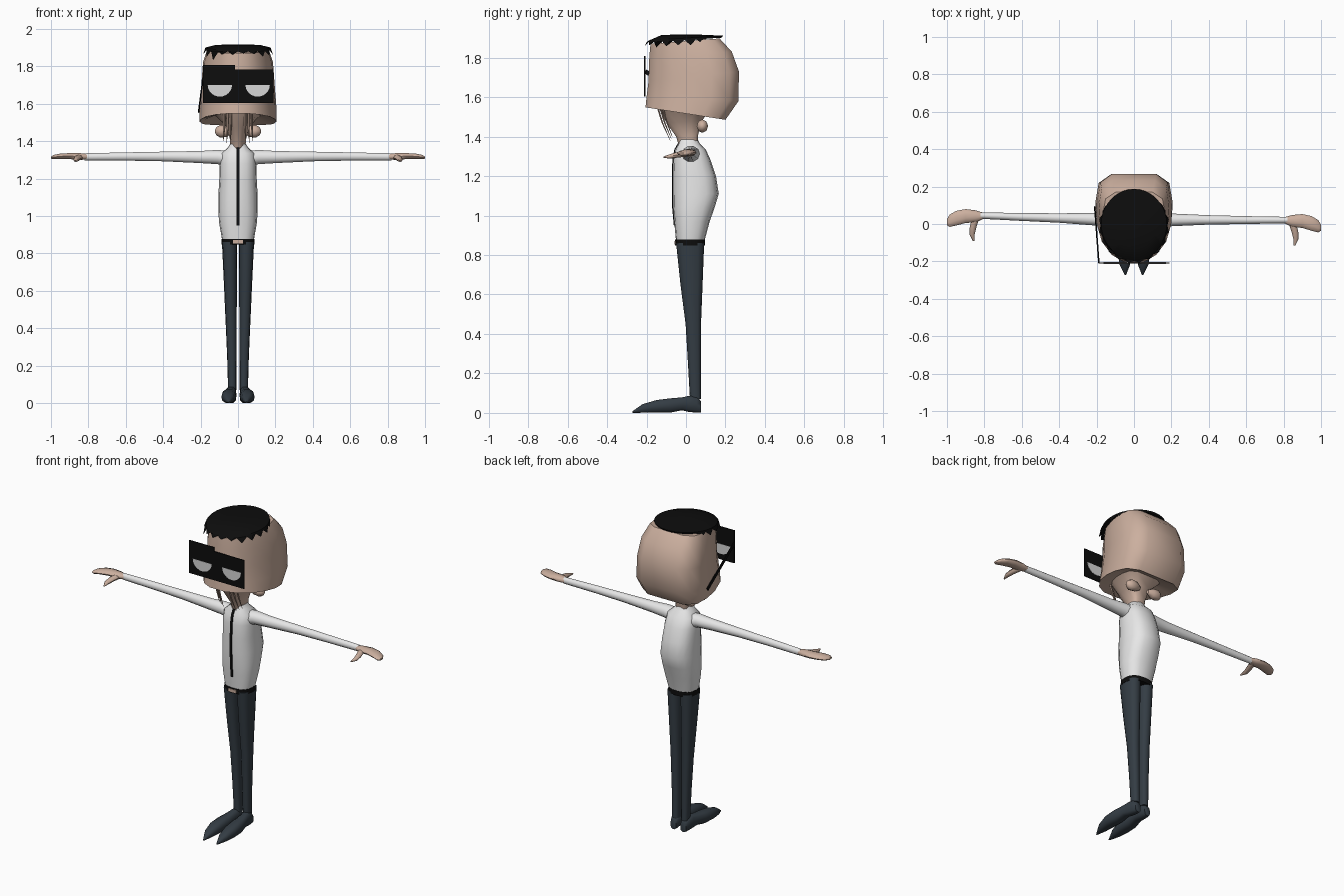
import bpy, bmesh, math, random
from mathutils import Vector

if "Cube" in bpy.data.objects:
    bpy.data.objects.remove(bpy.data.objects["Cube"])

random.seed(4)


def material(name, rgb):
    m = bpy.data.materials.new(name)
    m.diffuse_color = (*rgb, 1)
    m.use_nodes = True
    m.node_tree.nodes["Principled BSDF"].inputs["Base Color"].default_value = m.diffuse_color
    return m


SKIN = material("skin", (0.60, 0.43, 0.345))
SHIRT = material("shirt_white", (0.80, 0.80, 0.80))
PANTS = material("slate_trousers", (0.034, 0.046, 0.058))
BLACK = material("black", (0.004, 0.004, 0.004))
LENS = material("lens_grey", (0.68, 0.68, 0.68))


def loft(name, rings, mat, angle=50):
    """Skin a list of equal-length point rings and cap both ends."""
    bm = bmesh.new()
    rows = [[bm.verts.new(p) for p in ring] for ring in rings]
    n = len(rows[0])
    for a, b in zip(rows, rows[1:]):
        for i in range(n):
            j = (i + 1) % n
            bm.faces.new((a[i], a[j], b[j], b[i]))
    bm.faces.new(rows[0][::-1])
    bm.faces.new(rows[-1])
    bmesh.ops.recalc_face_normals(bm, faces=bm.faces)
    me = bpy.data.meshes.new(name)
    bm.to_mesh(me)
    bm.free()
    ob = bpy.data.objects.new(name, me)
    bpy.context.collection.objects.link(ob)
    me.materials.append(mat)
    bpy.ops.object.select_all(action='DESELECT')
    bpy.context.view_layer.objects.active = ob
    ob.select_set(True)
    bpy.ops.object.shade_smooth_by_angle(angle=math.radians(angle))
    return ob


def ellipse(c, u, v, n=12, power=1.0):
    """Ring round c with half-axis vectors u and v; power < 1 squares it."""
    c, u, v = Vector(c), Vector(u), Vector(v)
    pts = []
    for i in range(n):
        a = 2 * math.pi * i / n
        ca, sa = math.cos(a), math.sin(a)
        pts.append(c + u * math.copysign(abs(ca) ** power, ca)
                   + v * math.copysign(abs(sa) ** power, sa))
    return pts


def level(x, z, hw, yf, yb, n=16, power=0.8):
    """Horizontal ring from front y to back y."""
    return ellipse((x, (yf + yb) / 2, z), (hw, 0, 0), (0, (yb - yf) / 2, 0), n, power)


def plate(name, outline, y, depth, mat):
    """Upright thin plate from an x,z outline."""
    return loft(name, [[(x, y, z) for x, z in outline],
                       [(x, y + depth, z) for x, z in outline]], mat, 20)


# Head: narrow at the face, broad and full at the back, then jaw and neck
PLAN = [(-1, .25), (-.8, .58), (-.45, .84), (0, .97), (.4, 1), (.8, .92), (1, .6)]


def head_ring(zf, zb, hw, yf, yb):
    half = [(w * hw, yf + (yb - yf) * (t + 1) / 2, zf + (zb - zf) * (t + 1) / 2)
            for t, w in PLAN]
    return half + [(-x, y, z) for x, y, z in reversed(half)]


loft("head", [head_ring(*r) for r in (
    (1.87, 1.897, .165, -.18, .17), (1.80, 1.83, .187, -.186, .232),
    (1.68, 1.73, .195, -.19, .268), (1.60, 1.58, .205, -.20, .266),
    (1.548, 1.485, .205, -.205, .20), (1.55, 1.53, .12, -.14, .12),
    (1.47, 1.48, .062, -.10, .08), (1.40, 1.41, .042, -.05, .062),
    (1.33, 1.33, .036, -.03, .055))], SKIN)

# Hair: shallow cap with a jagged fringe at front and sides
N = 40
rim, edge, crown, peak = [], [], [], []
for i in range(N):
    a = 2 * math.pi * i / N
    x, y = math.cos(a), math.sin(a)
    base = 1.893 + .012 * y
    spike = i % 2 and y < .55
    drop = random.uniform(.025, .055) if spike else .004
    if y < -.85:
        drop *= .4
    reach = 1.06 if spike else 1.0
    rim.append((.178 * x * reach, .19 * y * reach - .008, base - drop))
    edge.append((.175 * x, .187 * y, base + .006))
    crown.append((.12 * x, .125 * y, 1.914))
    peak.append((.03 * x, .03 * y, 1.918))
loft("hair", [rim, edge, crown, peak], BLACK, 40)

# Glasses: flat dark plate with stepped brow, half-round lenses, one temple
plate("glasses_plate", [(-.187, 1.604), (.19, 1.604), (.19, 1.782),
                        (-.016, 1.782), (-.016, 1.807), (-.187, 1.807)],
      -.212, .006, BLACK)
for side, cx in (("left", -.097), ("right", .105)):
    curve = [(cx + .065 * math.cos(a), 1.70 + .062 * math.sin(a))
             for a in (math.pi + math.pi * k / 12 for k in range(13))]
    plate(side + "_lens", curve, -.2135, .009, LENS)
loft("temple", [ellipse(p, (.004, 0, 0), (0, .006, .011), 6) for p in
                ((-.188, -.207, 1.73), (-.21, .09, 1.56))], BLACK)

# Neck-length whisker strands and ears
for s, side in ((-1, "left"), (1, "right")):
    for k in range(3):
        x = s * (.038 + .018 * k)
        loft(f"{side}_whisker", [
            ellipse((x, -.15 + .012 * k, 1.57), (.007, 0, 0), (0, .005, 0), 5),
            ellipse((x, -.12 + .012 * k, 1.47), (.006, 0, 0), (0, .004, 0), 5),
            ellipse((x + s * .005, -.08 + .005 * k, 1.38 + .01 * k),
                    (.001, 0, 0), (0, .001, 0), 5)], SKIN)
    loft(side + "_ear", [ellipse((s * x, .083, 1.453), (0, r * .85, 0), (0, 0, r), 8)
                         for x, r in ((.03, .012), (.06, .03), (.095, .034),
                                      (.115, .022), (.123, .008))], SKIN)

# Shirt body with rounded back and collar
BODY = ((.865, .084, -.05, .092), (.97, .102, -.06, .12), (1.04, .105, -.066, .145),
        (1.11, .105, -.068, .166), (1.20, .10, -.068, .152), (1.28, .098, -.065, .125),
        (1.335, .09, -.055, .10), (1.365, .055, -.038, .07), (1.385, .042, -.034, .06))
loft("shirt", [level(0, *r) for r in BODY], SHIRT)

# Thin dark front strip following the shirt
strip = [(.95, -.058)] + [(z, yf) for z, _, yf, _ in BODY[2:8]]
loft("tie", [[(-.007, y - .004, z), (.007, y - .004, z),
              (.007, y + .004, z), (-.007, y + .004, z)] for z, y in strip], BLACK)

# Belt and buckle
loft("belt", [level(0, z, .088, -.055, .097) for z in (.848, .878)], BLACK, 30)
plate("buckle", [(-.026, .853), (.026, .853), (.026, .872), (-.026, .872)],
      -.059, .008, SKIN)

for s, side in ((-1, "left"), (1, "right")):
    # Trouser leg
    loft(side + "_leg", [level(s * x, z, hw, yf, yb, 12) for z, x, hw, yf, yb in (
        (.86, .045, .041, -.05, .092), (.65, .041, .035, -.028, .084),
        (.45, .037, .030, -.002, .076), (.25, .033, .025, .01, .075),
        (.07, .031, .022, .02, .075))], PANTS)
    # Long pointed shoe
    loft(side + "_shoe", [ellipse((s * x, y, (z0 + z1) / 2), (hw, 0, 0),
                                  (0, 0, (z1 - z0) / 2), 10, .75)
                          for y, x, hw, z0, z1 in (
        (-.272, .046, .004, 0, .008), (-.22, .049, .027, 0, .045),
        (-.15, .05, .039, 0, .066), (-.08, .047, .039, 0, .075),
        (-.02, .042, .032, .012, .08), (.015, .038, .029, .003, .088),
        (.055, .035, .027, 0, .085), (.076, .034, .02, 0, .06))], PANTS)

    # Arms drift slightly backward on the left
    def shift(x):
        return .03 * (x - .1) / .9 if s < 0 else 0

    def limb(name, rows, mat):
        loft(name, [ellipse((s * x, y + shift(x), z), (0, hy, 0), (0, 0, hz), 10)
                    for x, y, hy, z, hz in rows], mat)

    limb(side + "_sleeve", (
        (.05, .025, .05, 1.305, .045), (.11, .024, .042, 1.315, .040),
        (.20, .022, .034, 1.315, .034), (.40, .022, .025, 1.318, .027),
        (.60, .021, .021, 1.318, .023), (.82, .021, .017, 1.316, .020)), SHIRT)
    limb(side + "_hand", (
        (.80, .021, .014, 1.316, .015), (.845, .016, .032, 1.318, .019),
        (.90, .016, .037, 1.320, .017), (.95, .003, .039, 1.319, .015),
        (.985, -.012, .033, 1.315, .012), (1.0, -.02, .016, 1.312, .006)), SKIN)
    loft(side + "_thumb", [ellipse((s * x, y + shift(.85), z), (r, 0, 0), (0, 0, r * .8), 8)
                           for x, y, z, r in (
        (.845, .01, 1.315, .02), (.86, -.04, 1.308, .018),
        (.866, -.08, 1.30, .014), (.858, -.115, 1.295, .004))], SKIN)
